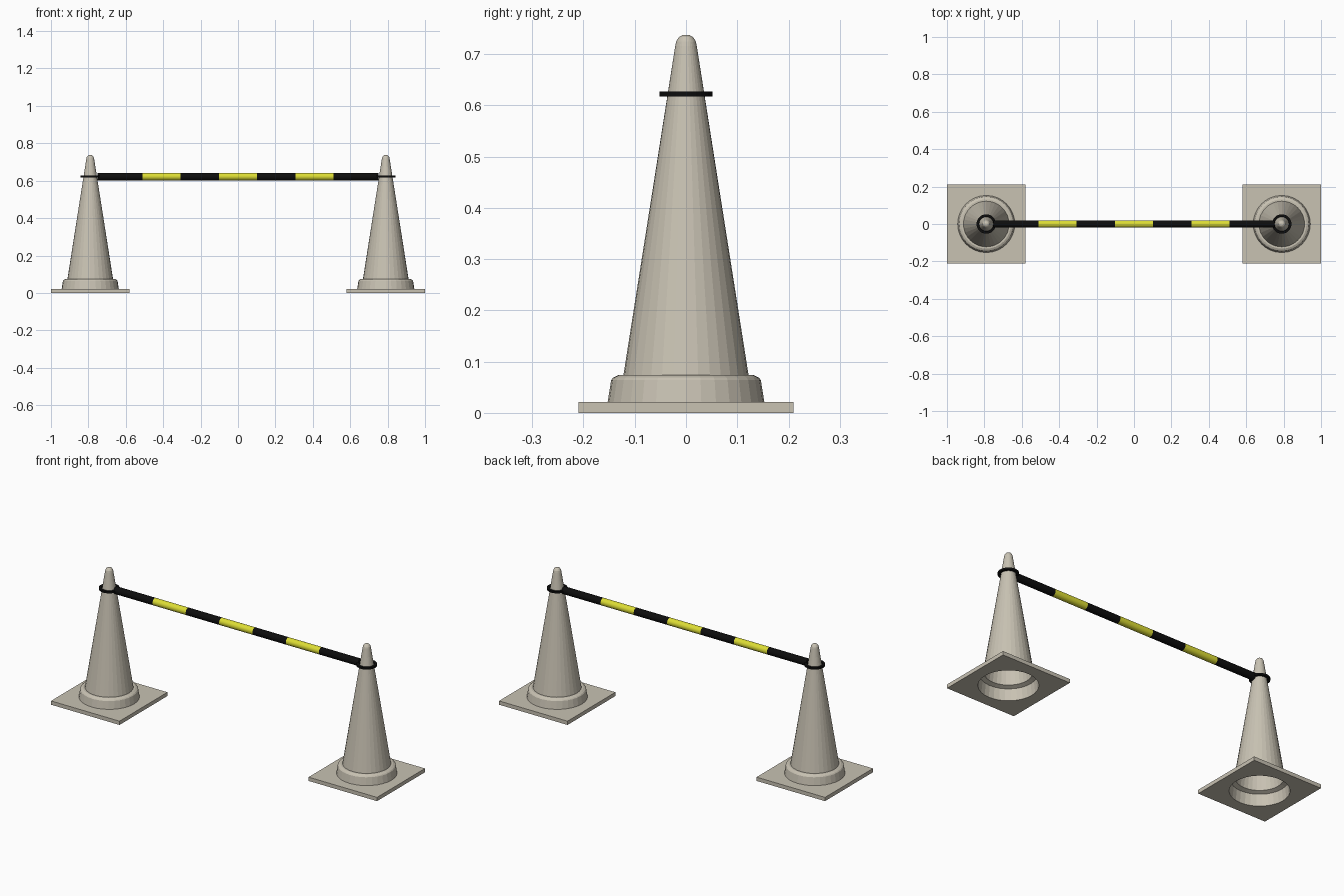
import bpy
import bmesh
from math import cos, sin, pi

cube = bpy.data.objects.get("Cube")
if cube:
    bpy.data.objects.remove(cube)


def material(name, rgb):
    m = bpy.data.materials.new(name)
    m.use_nodes = True
    m.diffuse_color = (*rgb, 1)
    bsdf = next(n for n in m.node_tree.nodes if n.type == 'BSDF_PRINCIPLED')
    bsdf.inputs["Base Color"].default_value = (*rgb, 1)
    return m


BEIGE = material("beige", (0.58, 0.54, 0.45))
BLACK = material("black", (0.004, 0.004, 0.004))
YELLOW = material("yellow", (0.72, 0.72, 0.035))
SIDES = 32
CONE_X = 0.79
RING_Z = 0.622


def circle(r):
    return lambda a: r


def square(half):
    return lambda a: half / max(abs(cos(a)), abs(sin(a)))


def loft(name, loops, mat, x, closed=False):
    """Skin stacked loops given as (radius function, z) around a vertical axis."""
    bm = bmesh.new()
    angles = [2 * pi * i / SIDES for i in range(SIDES)]
    rows = [[bm.verts.new((f(a) * cos(a), f(a) * sin(a), z)) for a in angles]
            for f, z in loops]
    pairs = list(zip(rows, rows[1:]))
    if closed:
        pairs.append((rows[-1], rows[0]))
    for low, high in pairs:
        for i in range(SIDES):
            j = (i + 1) % SIDES
            bm.faces.new((low[i], low[j], high[j], high[i]))
    if not closed:
        bm.faces.new(rows[0])
        bm.faces.new(rows[-1])
    bmesh.ops.recalc_face_normals(bm, faces=bm.faces)
    mesh = bpy.data.meshes.new(name)
    bm.to_mesh(mesh)
    bm.free()
    mesh.materials.append(mat)
    ob = bpy.data.objects.new(name, mesh)
    ob.location.x = x
    bpy.context.collection.objects.link(ob)
    return ob


# Hollow cone: inner wall from the top down, then outer skirt, body and rounded tip
INNER = [(0.014, 0.72), (0.117, 0.07), (0.14, 0.062), (0.147, 0.0)]
OUTER = [(0.153, 0.02), (0.146, 0.064), (0.142, 0.069), (0.132, 0.074), (0.122, 0.074),
         (0.021, 0.716), (0.019, 0.725), (0.014, 0.733), (0.007, 0.737)]

for side, x in (("left", CONE_X), ("right", -CONE_X)):
    loft(side + "_cone", [(circle(r), z) for r, z in INNER + OUTER], BEIGE, x)
    # Square base plate with a round opening
    loft(side + "_base_plate",
         [(circle(0.147), 0.021), (square(0.21), 0.021),
          (square(0.21), 0), (circle(0.147), 0)], BEIGE, x, closed=True)
    # Flat ring hooked over the cone
    lo, hi = RING_Z - 0.005, RING_Z + 0.005
    loft(side + "_ring",
         [(circle(0.038), lo), (circle(0.052), lo),
          (circle(0.052), hi), (circle(0.038), hi)], BLACK, x, closed=True)

# Striped bar made of alternating segments
STOPS = [-0.75, -0.51, -0.307, -0.102, 0.102, 0.307, 0.51, 0.75]
for i, (a, b) in enumerate(zip(STOPS, STOPS[1:])):
    bpy.ops.mesh.primitive_cylinder_add(
        vertices=SIDES, radius=0.02, depth=b - a,
        location=((a + b) / 2, 0, RING_Z), rotation=(0, pi / 2, 0))
    seg = bpy.context.object
    seg.name = f"bar_segment_{i + 1}"
    seg.data.materials.append(YELLOW if i % 2 else BLACK)
    bpy.ops.object.shade_smooth_by_angle()
